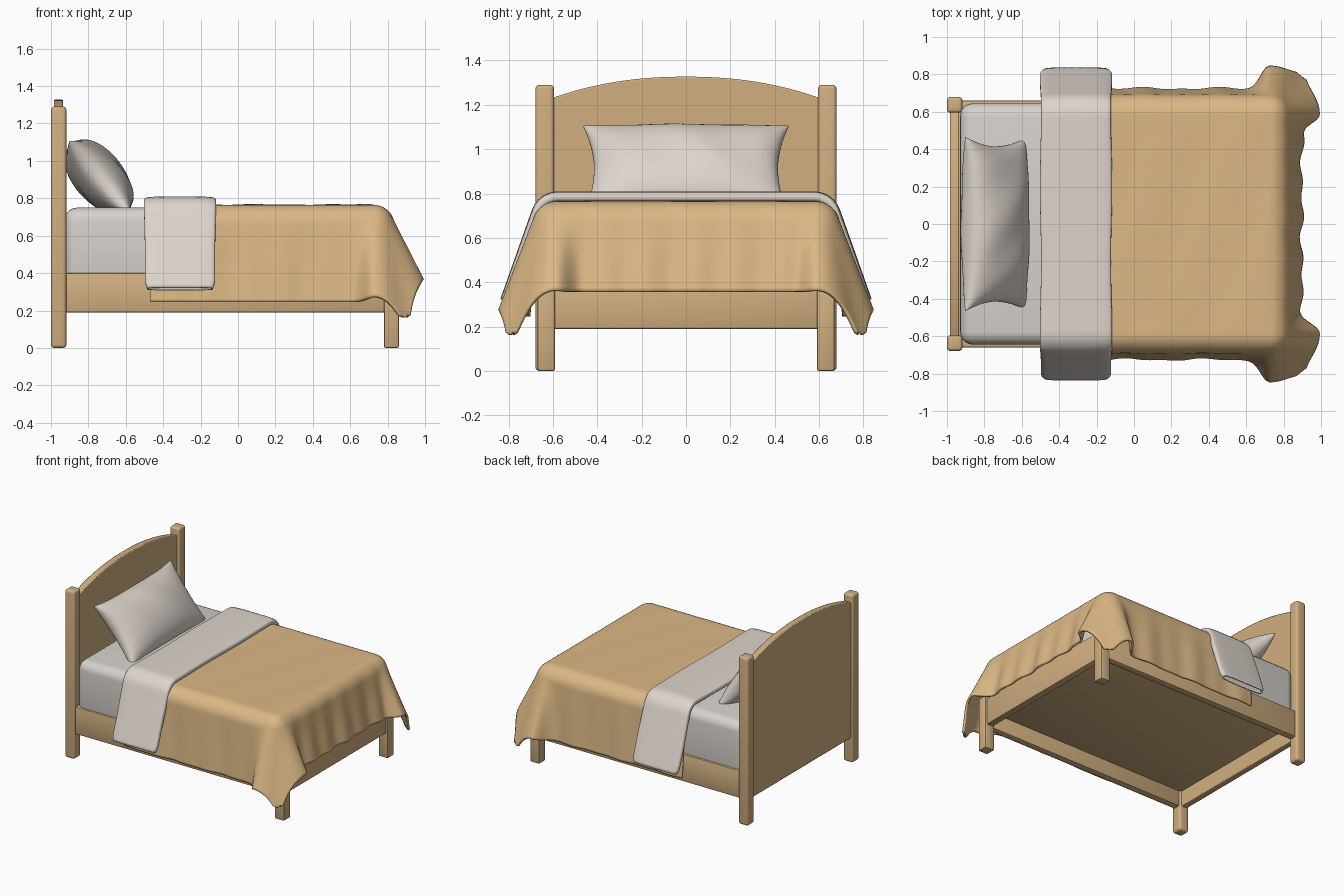
import bpy, bmesh, math
from math import sin, cos, pi, radians, exp

if "Cube" in bpy.data.objects:
    bpy.data.objects.remove(bpy.data.objects["Cube"])


def material(name, rgb):
    m = bpy.data.materials.new(name)
    lin = [((c / 255 + 0.055) / 1.055) ** 2.4 for c in rgb]
    m.diffuse_color = (*lin, 1)
    m.use_nodes = True
    m.node_tree.nodes["Principled BSDF"].inputs["Base Color"].default_value = m.diffuse_color
    return m


WOOD = material("wood", (208, 175, 128))
BLANKET = material("blanket_tan", (219, 184, 133))
LINEN = material("linen_white", (221, 213, 204))
MATTRESS = material("mattress_grey", (214, 210, 204))


def finish(name, bm, mat, angle=40):
    me = bpy.data.meshes.new(name)
    bm.to_mesh(me)
    bm.free()
    ob = bpy.data.objects.new(name, me)
    bpy.context.collection.objects.link(ob)
    me.materials.append(mat)
    bpy.ops.object.select_all(action='DESELECT')
    ob.select_set(True)
    bpy.context.view_layer.objects.active = ob
    bpy.ops.object.shade_smooth_by_angle(angle=radians(angle))
    return ob


def box(name, lo, hi, mat, bevel=0.008, segs=2):
    bm = bmesh.new()
    bmesh.ops.create_cube(bm, size=1)
    for v in bm.verts:
        v.co = [(a + b) / 2 + c * (b - a) for a, b, c in zip(lo, hi, v.co)]
    bmesh.ops.bevel(bm, geom=bm.edges[:], offset=bevel, segments=segs,
                    profile=0.5, affect='EDGES')
    return finish(name, bm, mat)


def surface(name, nu, nv, f, mat, weld=False):
    """Grid of points f(u, v) with u, v in 0..1."""
    bm = bmesh.new()
    g = [[bm.verts.new(f(i / nu, j / nv)) for j in range(nv + 1)] for i in range(nu + 1)]
    for i in range(nu):
        for j in range(nv):
            bm.faces.new((g[i][j], g[i + 1][j], g[i + 1][j + 1], g[i][j + 1]))
    if weld:
        bmesh.ops.remove_doubles(bm, verts=bm.verts[:], dist=0.0005)
        bmesh.ops.recalc_face_normals(bm, faces=bm.faces[:])
    return finish(name, bm, mat, 60)


def thicken(ob, t):
    m = ob.modifiers.new("thickness", 'SOLIDIFY')
    m.thickness = t
    m.offset = 0


def drape(d, R, th):
    """Outward and downward travel of cloth after length d over a rounded edge."""
    a = min(d / R, th)
    rest = max(0, d - R * th)
    return R * sin(a) + rest * cos(th), R * (1 - cos(a)) + rest * sin(th)


# frame: posts, legs and rails on both sides
for s, side in ((-1, "right"), (1, "left")):
    def ys(a, b):
        return (a, b) if s > 0 else (-b, -a)
    y0, y1 = ys(0.595, 0.679)
    box(f"head_post_{side}", (-1.0, y0, 0), (-0.918, y1, 1.29), WOOD, 0.018, 4)
    y0, y1 = ys(0.59, 0.67)
    box(f"foot_leg_{side}", (0.78, y0, 0), (0.86, y1, 0.42), WOOD, 0.01)
    y0, y1 = ys(0.605, 0.66)
    box(f"side_rail_{side}", (-0.94, y0, 0.19), (0.80, y1, 0.40), WOOD)
box("foot_rail", (0.79, -0.61, 0.19), (0.845, 0.61, 0.40), WOOD)
box("bed_base", (-0.95, -0.62, 0.31), (0.81, 0.62, 0.36), WOOD)

# arched headboard panel
bm = bmesh.new()
n = 32
pts = [(-0.62, 0.19), (0.62, 0.19)]
for i in range(n + 1):
    y = 0.62 - 1.24 * i / n
    pts.append((y, 1.225 + 0.102 * (1 - abs(y / 0.62) ** 2.2)))
face = bm.faces.new([bm.verts.new((-0.985, y, z)) for y, z in pts])
ext = bmesh.ops.extrude_face_region(bm, geom=[face])
for v in ext['geom']:
    if isinstance(v, bmesh.types.BMVert):
        v.co.x = -0.935
bmesh.ops.recalc_face_normals(bm, faces=bm.faces[:])
head = finish("headboard", bm, WOOD, 30)
bv = head.modifiers.new("soft_edge", 'BEVEL')
bv.width, bv.segments, bv.limit_method = 0.006, 2, 'ANGLE'

# mattress
box("mattress", (-0.93, -0.645, 0.33), (0.80, 0.645, 0.75), MATTRESS, 0.07, 5)

# blanket draped over the sides, the foot and the two flared corners
CX, CY, SIDE, FOOT = 0.725, 0.585, 0.57, 0.49


def blanket(u, v):
    x = -0.47 + u * (CX + FOOT + 0.47)
    y = (2 * v - 1) * (CY + SIDE)
    sy = 1 if y > 0 else -1
    dx, dy = max(0, x - CX), max(0, abs(y) - CY)
    px, py = min(x, CX), min(abs(y), CY)
    d = min(math.hypot(dx, dy), 0.67)
    if d < 1e-6:
        w = 0.0035 * (sin(13 * x + 3 * y) + sin(17 * x - 5 * y + 1)) * 0.6
        return x, y, 0.757 + w * (1 - (abs(y) / CY) ** 4)
    a = math.atan2(dy, dx)
    flare = 63 + 6 * sin(a) ** 2 + 6 * sin(2 * a) ** 2
    wave = 0
    if dx and dy:
        th = flare
    else:
        base, gap = (78, CY - py) if dx else (85.5, CX - px)
        k = exp(-(gap / 0.06) ** 2)
        th = base + (flare - base) * k
        if dx:
            d *= 1 - 0.055 * (1 - k)
            wave = 0.008 * sin(y * 31 + 0.6) + 0.005 * sin(y * 17)
        else:
            wave = 0.005 * sin(x * 15 + sy) + 0.003 * sin(x * 31)
        wave *= (1 - k) * min(1, d / 0.35) ** 1.5
    out, down = drape(d, 0.10, radians(th))
    out += wave
    return px + out * cos(a), sy * (py + out * sin(a)), 0.757 - down


thicken(surface("blanket", 100, 140, blanket, BLANKET), 0.016)


# folded top sheet: a flattened loop swept across the bed
def sheet(u, v):
    phi = 2 * pi * u
    t = 2 * v - 1
    s = 1 if t > 0 else -1
    start, th = 0.577, radians(70.5)
    length = abs(t) * (start + 0.55)
    d = max(0, length - start)
    out, down = drape(d, 0.10, th)
    a = min(d / 0.10, th)
    end = max(0, (abs(t) - 0.95) / 0.05)
    half = 0.185 - 0.014 * end ** 2 + 0.003 * sin(9 * t)
    c, q = cos(phi), sin(phi)
    x = -0.31 + half * math.copysign(abs(c) ** 0.6, c)
    h = 0.02 * math.copysign(abs(q) ** 0.4, q)
    y = min(length, start) + out + h * sin(a)
    return x, s * y, 0.785 - down + h * cos(a)


thicken(surface("folded_sheet", 48, 120, sheet, LINEN, True), 0.010)


# pillow leaning on the headboard
def pillow(u, v):
    phi = 2 * pi * u
    t = sin(pi * (v - 0.5))
    p, q = cos(phi), sin(phi)
    q = math.copysign(abs(q) ** 0.85, q)
    fat = 0.132 * max(0, 1 - t * t) ** 0.42
    fat *= 1 + 0.04 * sin(7 * t + 3 * p)
    along = 0.232 * p * (0.96 + 0.08 * t ** 4)
    x = -0.742 - 0.66 * along + 0.77 * q * fat
    z = 0.912 + 0.80 * along + 0.64 * q * fat
    y = t * (0.415 + (0.05 if p > 0 else 0.04) * p * p)
    return max(x, -0.928), y, max(z, 0.742)


surface("pillow", 48, 48, pillow, LINEN, True)
